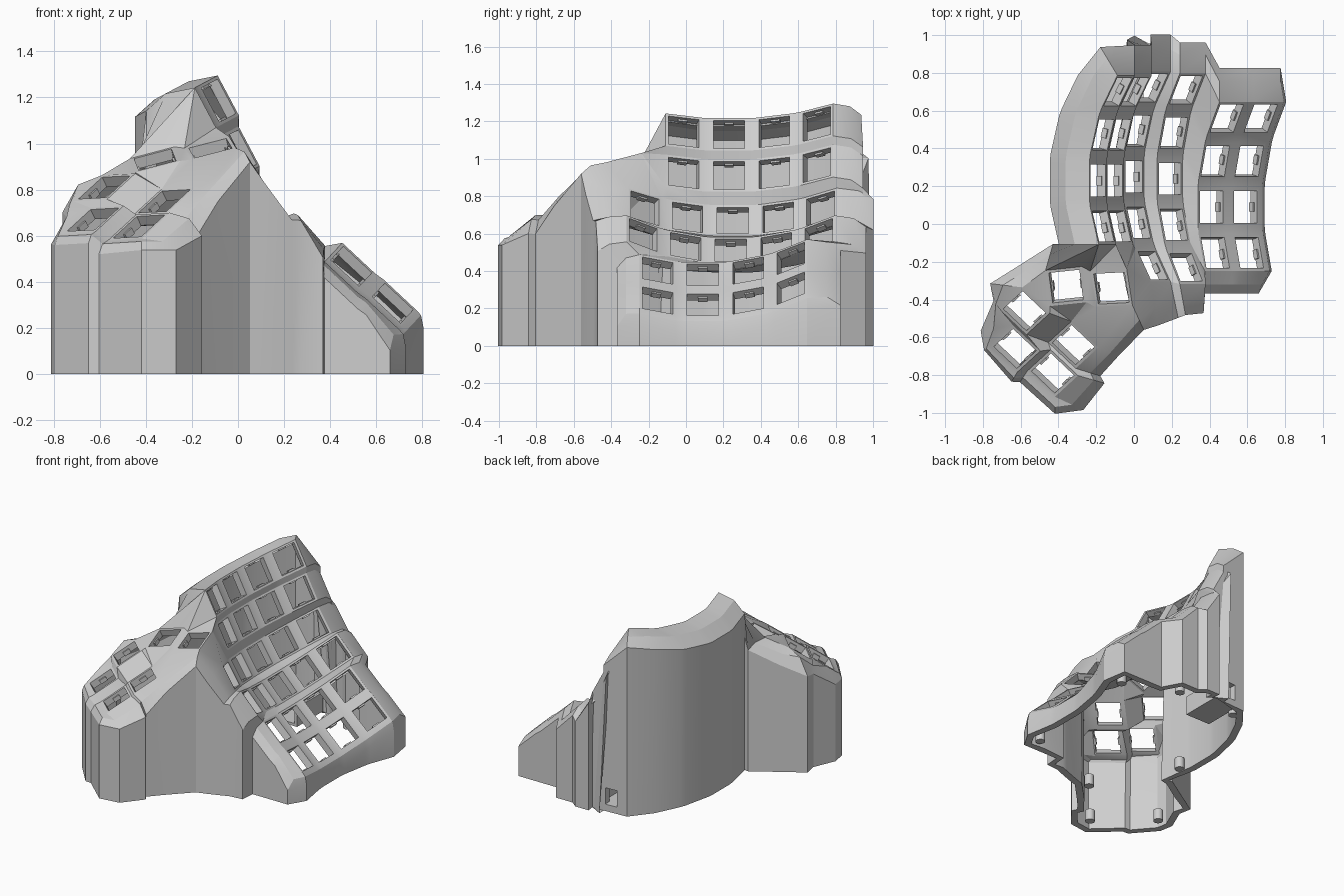
import bpy, bmesh, math
from mathutils import Vector, Matrix

cube = bpy.data.objects.get("Cube")
if cube:
    bpy.data.objects.remove(cube, do_unlink=True)

grey = bpy.data.materials.new("matte_grey")
grey.use_nodes = True
tone = (0.62, 0.62, 0.62, 1)
grey.diffuse_color = tone
grey.node_tree.nodes["Principled BSDF"].inputs["Base Color"].default_value = tone

bm = bmesh.new()
frames = []          # position and axes of every switch opening


def face(*verts):
    return bm.faces.new(verts)


def framed(outer, inner):
    """Ring of four faces around a square opening."""
    for i in range(4):
        j = (i + 1) % 4
        face(outer[i], outer[j], inner[j], inner[i])


def tile(c, u, v, hu=0.1, hv=0.1, hole=0.084):
    """Switch plate with a square opening; returns its named corners."""
    c, u, v = Vector(c), Vector(u).normalized(), Vector(v).normalized()
    signs = ((-1, -1), (1, -1), (1, 1), (-1, 1))
    outer = [bm.verts.new(c + u * a * hu + v * b * hv) for a, b in signs]
    inner = [bm.verts.new(c + u * a * hole + v * b * hole) for a, b in signs]
    framed(outer, inner)
    frames.append((c, u, v))
    return dict(zip(("fl", "fr", "br", "bl"), outer))


# Finger columns: x, z, y of the home key, tilt, first row
R, STEP = 0.98, math.radians(14.3)
columns = [(-0.19, 1.13, 0.23, 62, -1), (-0.10, 0.91, 0.23, 62, -1),
           (0.0, 0.67, 0.25, 57, -2), (0.19, 0.51, 0.24, 46, -2),
           (0.41, 0.38, 0.09, 43, -1), (0.59, 0.22, 0.09, 43, -1)]
grid = []
for x, z, y, tilt, first in columns:
    t = math.radians(tilt)
    u = Vector((math.cos(t), 0, -math.sin(t)))
    n = Vector((math.sin(t), 0, math.cos(t)))
    col = {}
    for k in range(first, 3):
        f = k * STEP
        back = Vector((0, math.cos(f), 0)) + n * math.sin(f)
        c = Vector((x, y + R * math.sin(f), z)) + n * R * (1 - math.cos(f))
        col[k] = tile(c, u, back, hu=0.098)
        if k > first:
            p, q = col[k - 1], col[k]
            face(p["bl"], p["br"], q["fr"], q["fl"])
    grid.append(col)
A, B, C, D, E, F = grid

# Webs between neighbouring columns
for p, q in zip(grid, grid[1:]):
    for k in range(-2, 3):
        if k in p and k in q:
            face(p[k]["fr"], q[k]["fl"], q[k]["bl"], p[k]["br"])
            if k - 1 in p and k - 1 in q:
                face(p[k - 1]["br"], q[k - 1]["bl"], q[k]["fl"], p[k]["fr"])
a, b, c1, c2, d1, d2, e = A[-1], B[-1], C[-1], C[-2], D[-1], D[-2], E[-1]
face(b["fr"], c2["bl"], c1["fl"])
face(d1["fr"], d2["br"], e["fl"])
face(d2["br"], d2["fr"], e["fl"])

# Thumb cluster
diag_u, diag_v = (0.72, -0.68, 0.04), (0.6, 0.55, 0.55)
T1 = tile((-0.12, -0.34, 0.98), (0.97, 0.05, 0.25), (-0.15, 0.95, 0.25))
T2 = tile((-0.36, -0.33, 0.93), (0.95, 0.1, 0.25), (-0.12, 0.93, 0.3))
T3, T4, T5, T6 = [tile(p, diag_u, diag_v) for p in (
    (-0.58, -0.46, 0.81), (-0.32, -0.64, 0.75),
    (-0.63, -0.66, 0.67), (-0.43, -0.79, 0.64))]
face(T2["fr"], T1["fl"], T1["bl"], T2["br"])
face(T3["bl"], T3["br"], T2["fl"], T2["bl"])
face(T3["br"], T4["bl"], T2["fl"])
face(T3["fr"], T4["fl"], T4["bl"], T3["br"])
face(T4["bl"], T2["fr"], T2["fl"])
face(T4["bl"], T4["br"], T1["fl"], T2["fr"])
face(T4["br"], T1["fr"], T1["fl"])
face(T5["fr"], T6["fl"], T6["bl"], T5["br"])
face(T5["bl"], T5["br"], T3["fr"], T3["fl"])
face(T6["bl"], T6["br"], T4["fr"], T4["fl"])
face(T5["br"], T6["bl"], T4["fl"], T3["fr"])

# Bridge from thumb cluster to finger columns
face(T2["bl"], T2["br"], a["fl"])
face(T2["br"], T1["bl"], a["fl"])
face(T1["bl"], a["fr"], a["fl"])
face(T1["bl"], T1["br"], a["fr"])
face(T1["br"], b["fl"], a["fr"])
face(T1["br"], b["fr"], b["fl"])
face(T1["br"], c2["bl"], b["fr"])
face(T1["br"], T1["fr"], c2["fl"], c2["bl"])

# Perimeter: corner and outward offset of the wall top
LEFT, RIGHT, FRONT = (-0.21, 0, -0.1), (0.03, 0, -0.08), (0, -0.12, -0.07)
CORNER = (-0.09, 0.15, -0.06)
rim = [(A[k][s], LEFT) for k in range(-1, 3) for s in ("fl", "bl")]
rim += [(A[2]["bl"], CORNER), (A[2]["br"], (0, 0.16, -0.06))]
for col, reach in ((B, 0.16), (C, 0.195), (D, 0.165), (E, 0.18), (F, 0.18)):
    rim += [(col[2][s], (0, reach, -0.06)) for s in ("bl", "br")]
rim += [(F[k][s], RIGHT) for k in range(2, -2, -1) for s in ("br", "fr")]
rim += [(F[-1]["fr"], (-0.04, -0.12, -0.09)), (F[-1]["fl"], FRONT),
        (e["fr"], FRONT), (e["fl"], FRONT),
        (d2["fr"], (-0.01, -0.155, -0.05)), (d2["fl"], (0.03, -0.165, -0.03)),
        (c2["fr"], (0.04, -0.19, -0.01)), (c2["fl"], (0.04, -0.23, -0.03)),
        (T1["fr"], (0.06, -0.13, -0.06)), (T4["br"], (0.1, -0.05, -0.06)),
        (T4["fr"], (0.13, -0.04, -0.1)), (T6["br"], (0.14, -0.04, -0.1)),
        (T6["fr"], (0.15, -0.07, -0.05)), (T6["fr"], (0.0, -0.09, -0.05)),
        (T6["fl"], (-0.04, -0.06, -0.06)), (T5["fr"], (-0.03, -0.05, -0.05)),
        (T5["fl"], (-0.03, -0.02, -0.05)), (T5["bl"], (-0.17, -0.03, -0.16)),
        (T3["fl"], (-0.03, 0.04, -0.07)), (T3["bl"], (-0.17, 0.02, -0.16)),
        (T3["bl"], (-0.01, 0.12, -0.08)), (T2["bl"], (0.04, 0.14, -0.05))]
rings = []
for v, o in rim:
    p = v.co
    mid = bm.verts.new(p + Vector((o[0] * 0.6, o[1] * 0.6, o[2] * 0.25)))
    top = bm.verts.new(p + Vector(o))
    low = bm.verts.new((top.co.x, top.co.y, 0))
    rings.append((v, mid, top, low))
port_wall = rim.index((A[2]["bl"], CORNER))
for i, p in enumerate(rings):
    q = rings[(i + 1) % len(rings)]
    if p[0] is q[0]:
        face(p[0], p[1], q[1])
    else:
        face(p[0], p[1], q[1], q[0])
    face(p[1], p[2], q[2], q[1])
    if i == port_wall:
        # Cable port in the back wall
        lo, run = p[3].co, q[3].co - p[3].co
        inner = [bm.verts.new(lo + run * s + Vector((0, 0, h)))
                 for s, h in ((0.42, 0.17), (0.42, 0.05), (0.92, 0.05), (0.92, 0.17))]
        framed([p[2], p[3], q[3], q[2]], inner)
    else:
        face(p[2], p[3], q[3], q[2])

bmesh.ops.recalc_face_normals(bm, faces=bm.faces)
bm.normal_update()
wall = next(f for f in rings[2][3].link_faces)
if wall.normal.x > 0:
    bmesh.ops.reverse_faces(bm, faces=bm.faces)


def finish(name, mesh_bm):
    me = bpy.data.meshes.new(name)
    mesh_bm.to_mesh(me)
    mesh_bm.free()
    me.materials.append(grey)
    ob = bpy.data.objects.new(name, me)
    bpy.context.scene.collection.objects.link(ob)
    bpy.ops.object.select_all(action="DESELECT")
    ob.select_set(True)
    bpy.context.view_layer.objects.active = ob
    return ob


shell = finish("keyboard_shell", bm)
thick = shell.modifiers.new("thickness", "SOLIDIFY")
thick.thickness = 0.05
thick.offset = -1
bpy.ops.object.modifier_apply(modifier=thick.name)
bpy.ops.object.shade_smooth_by_angle(angle=math.radians(22))

# Retaining clips inside the switch openings
clips = bmesh.new()
for c, u, v in frames:
    n = u.cross(v)
    for s in (-1, 1):
        m = Matrix((u, v, n)).transposed().to_4x4()
        m.translation = c + u * s * 0.08 - n * 0.035
        bmesh.ops.create_cube(clips, size=1,
                              matrix=m @ Matrix.Diagonal((0.012, 0.05, 0.03, 1)))
finish("switch_clips", clips)

# Screw bosses along the inside of the base
bosses = bmesh.new()
for x, y in ((-0.36, 0.05), (-0.17, 0.84), (0.3, 0.84), (0.68, 0.68),
             (0.6, -0.27), (-0.04, -0.52), (-0.7, -0.58), (-0.35, -0.88)):
    bmesh.ops.create_cone(bosses, cap_ends=True, segments=16, radius1=0.033,
                          radius2=0.033, depth=0.08,
                          matrix=Matrix.Translation((x, y, 0.045)))
finish("screw_bosses", bosses)
bpy.ops.object.shade_smooth_by_angle(angle=math.radians(40))

# Holder for the controller board behind the port
holder = bmesh.new()
for pos, size in (((-0.05, 0.76, 0.04), (0.2, 0.3, 0.02)),
                  ((0.04, 0.76, 0.1), (0.02, 0.3, 0.14))):
    bmesh.ops.create_cube(holder, size=1, matrix=Matrix.Translation(pos)
                          @ Matrix.Diagonal((*size, 1)))
finish("board_holder", holder)
